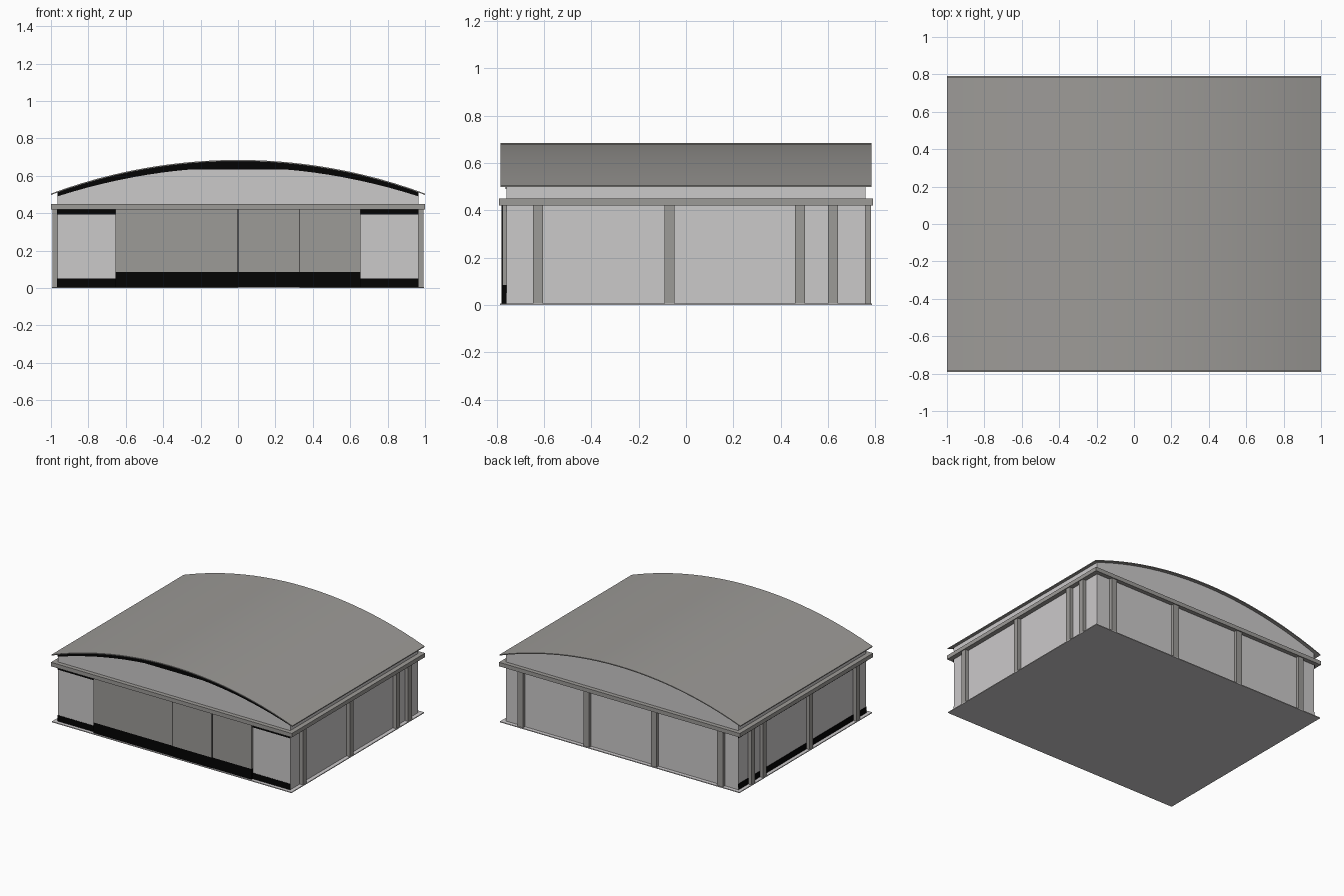
import bpy
import bmesh

if "Cube" in bpy.data.objects:
    bpy.data.objects.remove(bpy.data.objects["Cube"])


def material(name, r, g, b):
    m = bpy.data.materials.new(name)
    m.diffuse_color = (r, g, b, 1)
    m.use_nodes = True
    m.node_tree.nodes["Principled BSDF"].inputs["Base Color"].default_value = m.diffuse_color
    return m


WALL = material("pale wall grey", 0.60, 0.585, 0.59)
TRIM = material("warm mid grey", 0.335, 0.325, 0.31)
BLACK = material("black", 0.001, 0.001, 0.001)


def finish(name, bm, mat):
    bmesh.ops.recalc_face_normals(bm, faces=bm.faces)
    me = bpy.data.meshes.new(name)
    bm.to_mesh(me)
    bm.free()
    me.materials.append(mat)
    ob = bpy.data.objects.new(name, me)
    bpy.context.collection.objects.link(ob)
    return ob


def box(name, x0, x1, y0, y1, z0, z1, mat):
    bm = bmesh.new()
    bmesh.ops.create_cube(bm, size=1)
    for v in bm.verts:
        v.co = (x1 if v.co.x > 0 else x0, y1 if v.co.y > 0 else y0, z1 if v.co.z > 0 else z0)
    return finish(name, bm, mat)


def arch_z(x):
    """Height of the roof's upper surface."""
    r = 2.868
    return 0.685 - r + (r * r - x * x) ** 0.5


def strip(name, half, low, high, y0, y1, mat, n=24):
    """Solid between two height functions over x, extruded along y."""
    bm = bmesh.new()
    rows = []
    for i in range(n + 1):
        x = half * (2 * i / n - 1)
        rows.append([bm.verts.new(c) for c in
                     ((x, y0, low(x)), (x, y1, low(x)), (x, y1, high(x)), (x, y0, high(x)))])
    for a, b in zip(rows, rows[1:]):
        for k in range(4):
            j = (k + 1) % 4
            bm.faces.new((a[k], a[j], b[j], b[k]))
    bm.faces.new(rows[0])
    bm.faces.new(rows[-1])
    return finish(name, bm, mat)


# Floor, lower walls and the band around the building
box("floor_slab", -0.995, 0.995, -0.787, 0.787, 0, 0.006, WALL)
box("walls", -0.965, 0.965, -0.758, 0.758, 0.006, 0.42, WALL)
box("eaves_band", -1, 1, -0.79, 0.79, 0.42, 0.45, TRIM)

# Gabled upper wall and curved roof sheet
strip("upper_walls", 0.965, lambda x: 0.45, lambda x: arch_z(x) - 0.005, -0.758, 0.758, WALL)
roof = strip("curved_roof", 1.0, lambda x: arch_z(x) - 0.007, arch_z, -0.784, 0.784, TRIM)
bpy.context.view_layer.objects.active = roof
roof.select_set(True)
bpy.ops.object.shade_smooth_by_angle()

# Black stripe under the front edge of the roof
strip("front_gable_stripe", 0.965, lambda x: min(0.635, 0.645 - 0.166 * x * x),
      lambda x: arch_z(x) - 0.006, -0.762, -0.757, BLACK)

# Sliding door panels, slightly staggered, with black kick strips
for i, front in enumerate((-0.776, -0.776, -0.779, -0.775)):
    x0 = -0.655 + i * 0.3275
    x1 = x0 + 0.3275
    box("door_panel", x0, x1, front, -0.757, 0.085, 0.42, TRIM)
    box("door_kick_strip", x0, x1, front, -0.757, 0.003, 0.085, BLACK)
for x in (0, 0.3275):
    box("door_seam", x - 0.002, x + 0.002, -0.78, -0.77, 0.085, 0.42, BLACK)

# Black strips at the foot and head of the front and left walls
for z0, z1 in ((0.006, 0.05), (0.393, 0.42)):
    for x0, x1 in ((-0.965, -0.655), (0.655, 0.965)):
        box("front_wall_strip", x0, x1, -0.761, -0.757, z0, z1, BLACK)
    box("left_wall_strip", -0.968, -0.964, -0.758, 0.758, z0, z1, BLACK)

# Pillars on the sides and the back
for y in (-0.625, -0.07, 0.482, 0.622):
    for s in (-1, 1):
        a, b = sorted((s * 0.96, s * 0.993))
        box("side_pillar", a, b, y - 0.021, y + 0.021, 0.006, 0.42, TRIM)
for x in (-0.83, -0.28, 0.28, 0.83):
    box("back_pillar", x - 0.023, x + 0.023, 0.75, 0.782, 0.006, 0.42, TRIM)
